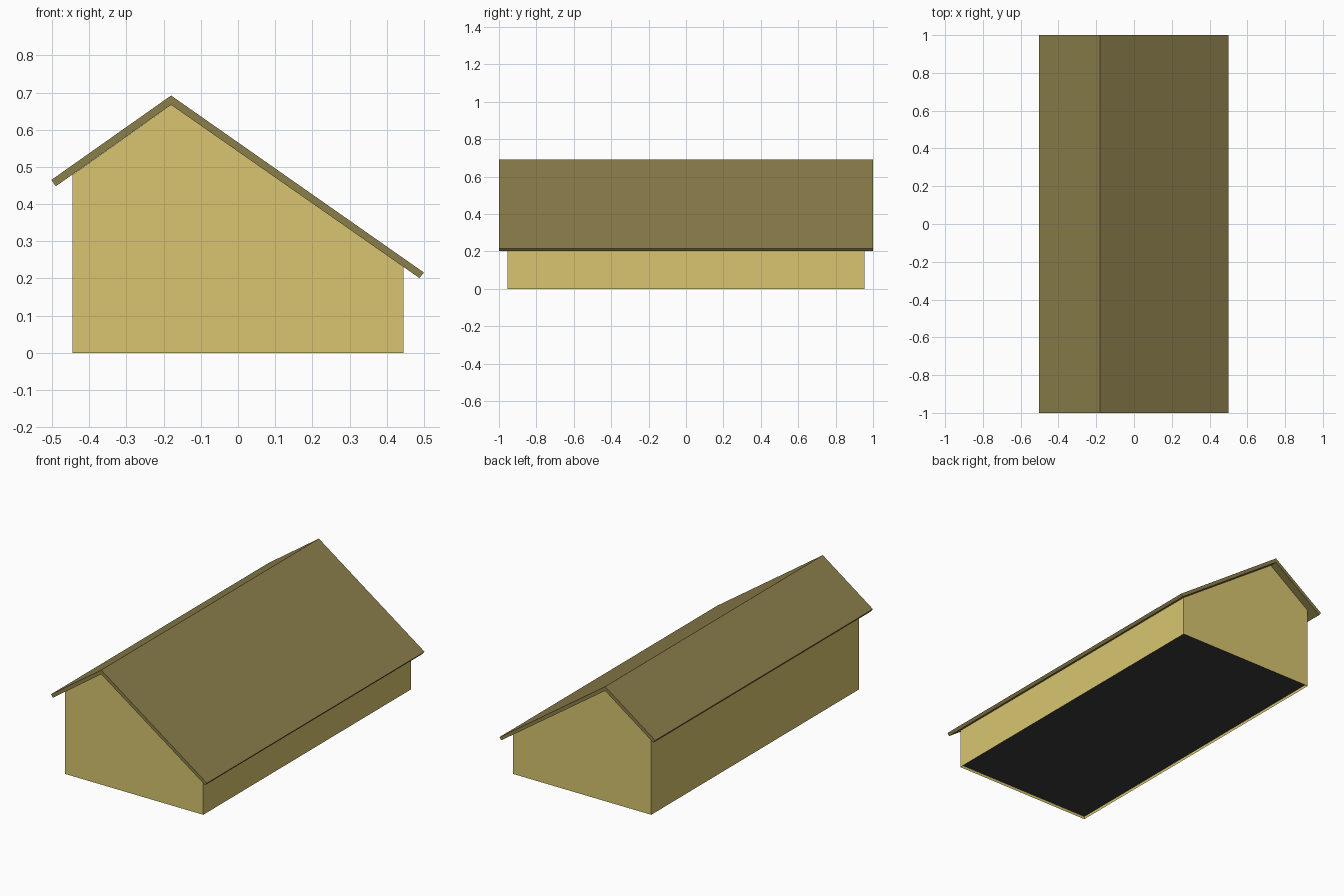
import bpy, bmesh

if "Cube" in bpy.data.objects:
    bpy.data.objects.remove(bpy.data.objects["Cube"])


def material(name, rgb):
    mat = bpy.data.materials.new(name)
    mat.diffuse_color = (*rgb, 1)
    mat.use_nodes = True
    mat.node_tree.nodes["Principled BSDF"].inputs["Base Color"].default_value = mat.diffuse_color
    return mat


def prism(name, profile, half_length, mat):
    """Extrude an x/z outline along y, centred on y = 0."""
    bm = bmesh.new()
    face = bm.faces.new([bm.verts.new((x, -half_length, z)) for x, z in profile])
    ext = bmesh.ops.extrude_face_region(bm, geom=[face], use_keep_orig=True)
    for v in ext["geom"]:
        if isinstance(v, bmesh.types.BMVert):
            v.co.y = half_length
    bmesh.ops.recalc_face_normals(bm, faces=bm.faces)
    mesh = bpy.data.meshes.new(name)
    bm.to_mesh(mesh)
    bm.free()
    mesh.materials.append(mat)
    obj = bpy.data.objects.new(name, mesh)
    bpy.context.collection.objects.link(obj)
    return obj


wall_mat = material("wall_yellow", (0.69, 0.56, 0.16))
roof_mat = material("roof_olive", (0.26, 0.21, 0.07))
floor_mat = material("floor_grey", (0.045, 0.045, 0.045))

# Walls with off-centre gable ends
walls = prism("walls", [(-0.445, 0), (0.445, 0), (0.445, 0.232),
                        (-0.18, 0.667), (-0.445, 0.479)], 0.955, wall_mat)

# Slightly recessed dark floor
walls.data.materials.append(floor_mat)
bm = bmesh.new()
bm.from_mesh(walls.data)
bottom = min(bm.faces, key=lambda f: f.calc_center_median().z)
bmesh.ops.inset_region(bm, faces=[bottom], thickness=0.003)
for v in bottom.verts:
    v.co.z = 0.015
bottom.material_index = 1
bm.to_mesh(walls.data)
bm.free()

# Roof: bent slab with overhanging eaves
prism("roof", [(-0.18, 0.692), (-0.502, 0.465), (-0.49, 0.448),
               (-0.18, 0.667), (0.488, 0.201), (0.50, 0.216)], 1.0, roof_mat)
